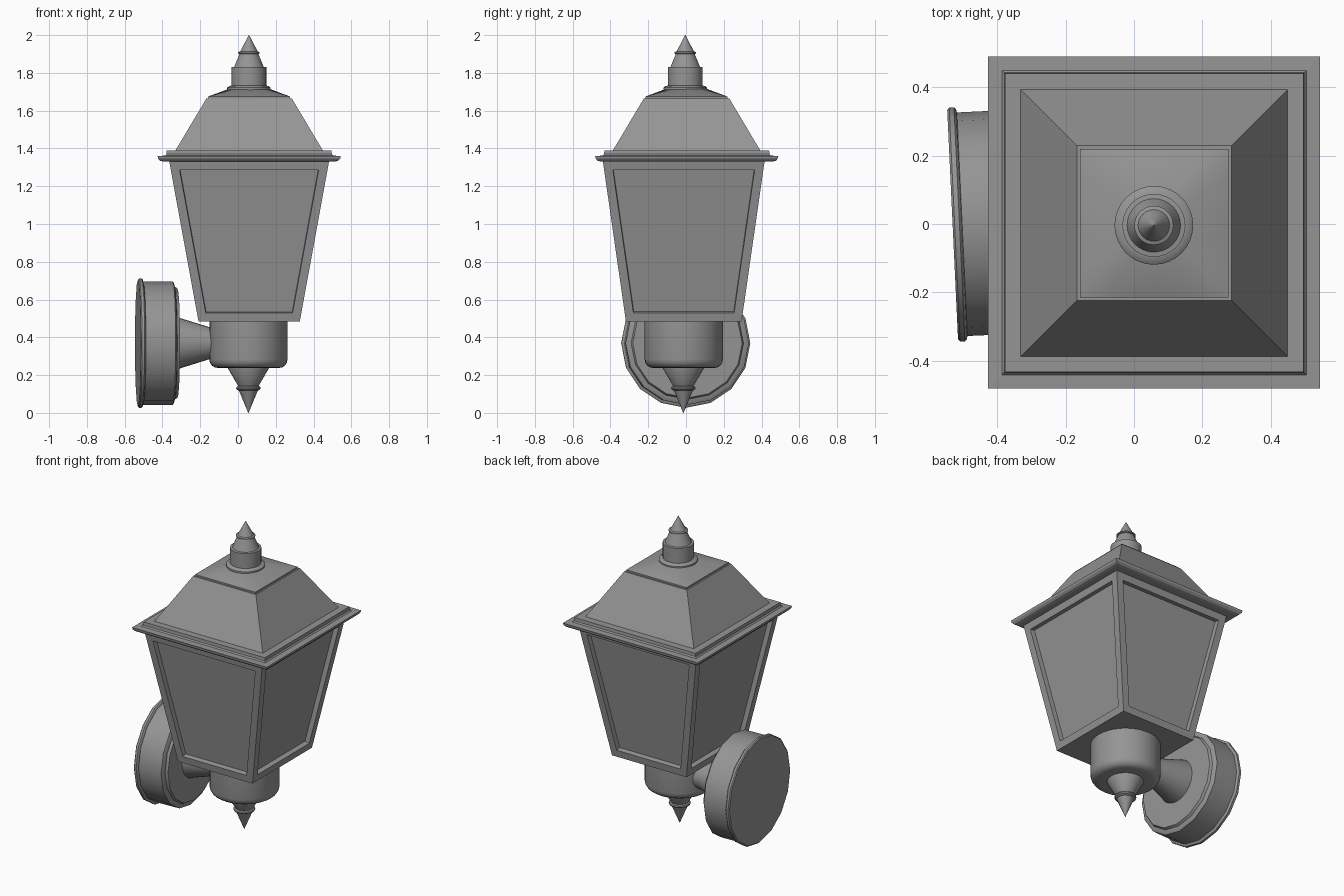
import bpy, bmesh, math
from mathutils import Matrix, Vector

if "Cube" in bpy.data.objects:
    bpy.data.objects.remove(bpy.data.objects["Cube"])

CX = 0.059  # lantern axis

metal = bpy.data.materials.new("dark_grey")
metal.diffuse_color = (0.3, 0.3, 0.3, 1)
metal.use_nodes = True
metal.node_tree.nodes["Principled BSDF"].inputs["Base Color"].default_value = metal.diffuse_color


def finish(name, bm, smooth):
    bmesh.ops.recalc_face_normals(bm, faces=bm.faces)
    me = bpy.data.meshes.new(name)
    bm.to_mesh(me)
    bm.free()
    me.materials.append(metal)
    ob = bpy.data.objects.new(name, me)
    bpy.context.collection.objects.link(ob)
    if smooth:
        bpy.ops.object.select_all(action='DESELECT')
        ob.select_set(True)
        bpy.context.view_layer.objects.active = ob
        bpy.ops.object.shade_smooth_by_angle(angle=math.radians(35))
    return ob


def loft(bm, rings):
    loops = [[bm.verts.new(p) for p in r] for r in rings]
    n = len(loops[0])
    sides = [bm.faces.new((a[i], a[(i + 1) % n], b[(i + 1) % n], b[i]))
             for a, b in zip(loops, loops[1:]) for i in range(n)]
    bm.faces.new(loops[0])
    bm.faces.new(loops[-1])
    return sides


def square_stack(name, profile, cy, inset=None):
    """Stack of rectangles: (half x, half y, z) per level."""
    bm = bmesh.new()
    sides = loft(bm, [[(CX + sx * hx, cy + sy * hy, z)
                       for sx, sy in ((-1, -1), (1, -1), (1, 1), (-1, 1))]
                      for hx, hy, z in profile])
    if inset:
        bmesh.ops.recalc_face_normals(bm, faces=bm.faces)
        bmesh.ops.inset_individual(bm, faces=sides, thickness=inset, use_even_offset=True)
        bmesh.ops.inset_individual(bm, faces=sides, thickness=0.002,
                                   depth=-0.03, use_even_offset=True)
    return finish(name, bm, False)


def circle(r, h, segs, squareness=0):
    """Ring of points, optionally pushed out to a square of half width r."""
    pts = []
    for i in range(segs):
        c, s = math.cos(2 * math.pi * i / segs), math.sin(2 * math.pi * i / segs)
        k = r / max(abs(c), abs(s)) if squareness else r
        pts.append(Vector((k * c, k * s, h)))
    return pts


def lathe(name, profile, matrix, segs=32):
    """Revolve (radius, height) points round local z; a third value makes it square."""
    bm = bmesh.new()
    loft(bm, [[matrix @ p for p in circle(r, h, segs, *sq)] for r, h, *sq in profile])
    return finish(name, bm, True)


# Tapered glazed body with recessed panes
square_stack("lantern_body", [(0.268, 0.306, 0.483), (0.423, 0.428, 1.331)], -0.012, 0.046)

# Moulded eave
eave = [(0.455, 1.33), (0.472, 1.335), (0.482, 1.346), (0.485, 1.36),
        (0.445, 1.362), (0.438, 1.37), (0.436, 1.39), (0.38, 1.39)]
square_stack("eave", [(h, h, z) for h, z in eave], 0.004)

# Hipped roof
square_stack("roof", [(h, h, z) for h, z in ((0.39, 1.38), (0.39, 1.39), (0.226, 1.665))], 0.003)

# Shallow cap, blending from square to round
lathe("roof_cap", [(0.217, 1.66, 1), (0.217, 1.675, 1), (0.112, 1.714)],
      Matrix.Translation((CX, 0.002, 0)))

# Top finial
lathe("top_finial", [(0.115, 1.70), (0.115, 1.722), (0.105, 1.73), (0.092, 1.733),
                     (0.092, 1.83), (0.078, 1.832), (0.050, 1.90), (0.057, 1.903),
                     (0.057, 1.910), (0.046, 1.914), (0.001, 2.0)],
      Matrix.Translation((0.058, -0.004, 0)))

# Lamp holder cup with a rounded lower edge
cup = [(0.105, 0.238), (0.162, 0.238)]
cup += [(0.162 + 0.045 * math.sin(a), 0.283 - 0.045 * math.cos(a))
        for a in [math.radians(d) for d in (22, 45, 68, 90)]]
cup += [(0.207, 0.49)]
lathe("lamp_cup", cup, Matrix.Translation((0.055, -0.012, 0)))

# Bottom finial
lathe("bottom_finial", [(0.001, 0.0), (0.050, 0.118), (0.062, 0.124), (0.065, 0.131),
                        (0.062, 0.138), (0.054, 0.142), (0.108, 0.235), (0.108, 0.25)],
      Matrix.Translation((0.055, -0.014, 0)))

# Round wall mount and tapered arm, slightly turned as a unit
mount = (Matrix.Translation((-0.530, -0.002, 0.369))
         @ Matrix.Rotation(math.radians(2.7), 4, 'Z')
         @ Matrix.Rotation(math.radians(90), 4, 'Y'))
lathe("wall_mount", [(0.335, 0.0), (0.342, 0.006), (0.342, 0.02), (0.336, 0.026),
                     (0.327, 0.028), (0.327, 0.185), (0.315, 0.192), (0.298, 0.195),
                     (0.290, 0.210), (0.20, 0.211)], mount, 16)
lathe("mount_arm", [(0.137, 0.203), (0.137, 0.211), (0.083, 0.385), (0.083, 0.45)], mount, 24)
